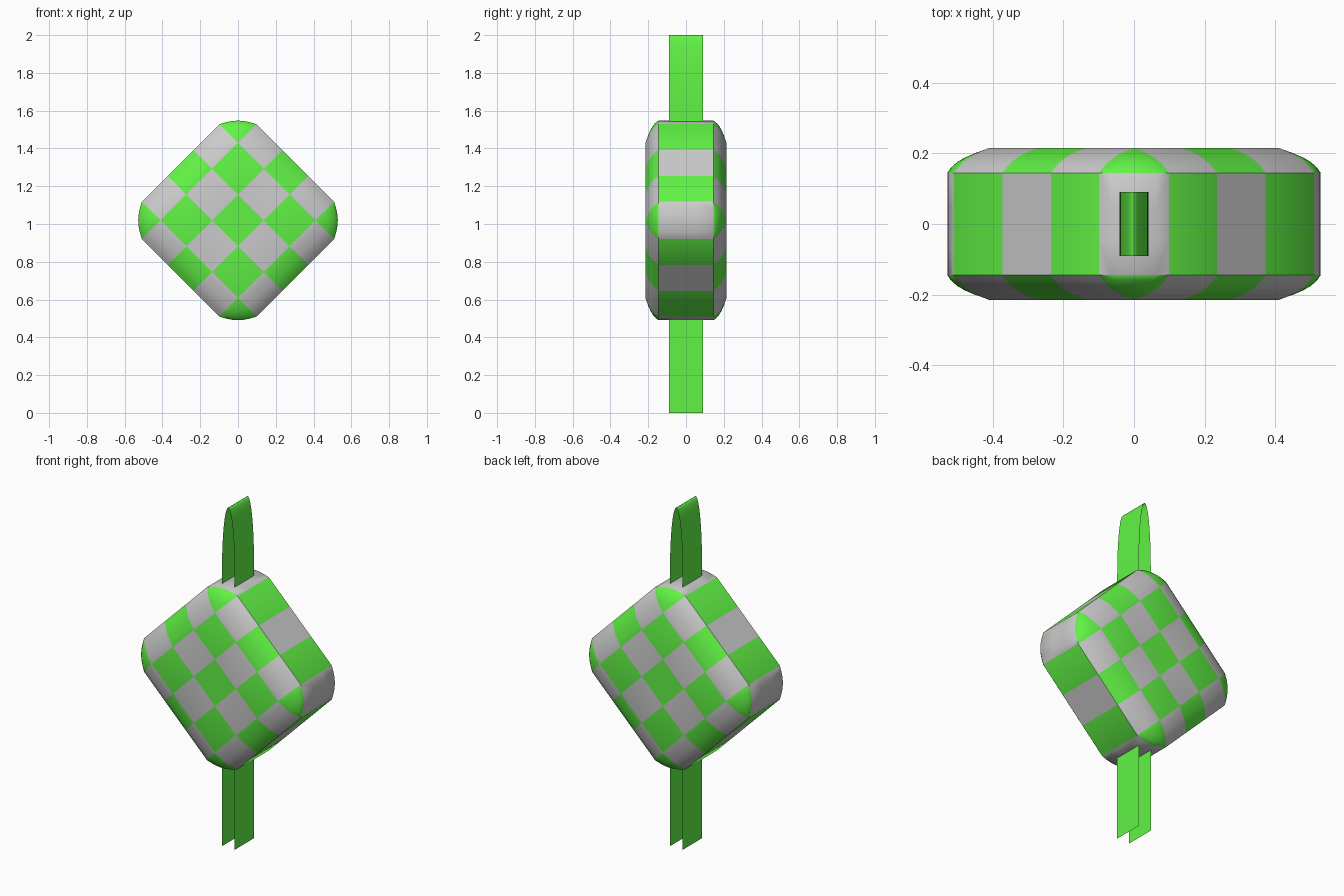
import bpy, bmesh, math
from mathutils import Vector, Matrix

if "Cube" in bpy.data.objects:
    bpy.data.objects.remove(bpy.data.objects["Cube"])

green = bpy.data.materials.new("green")
green.diffuse_color = (0.12, 0.9, 0.06, 1)
green.use_nodes = True
green.node_tree.nodes["Principled BSDF"].inputs["Base Color"].default_value = green.diffuse_color
grey = bpy.data.materials.new("grey")
grey.diffuse_color = (0.8, 0.8, 0.8, 1)
grey.use_nodes = True
grey.node_tree.nodes["Principled BSDF"].inputs["Base Color"].default_value = grey.diffuse_color

FLAT, ROUND, CELL = 0.29, 0.14, 0.0967
CENTER_Z = 1.019


def finish(bm, name, mats):
    bmesh.ops.remove_doubles(bm, verts=bm.verts, dist=1e-5)
    mesh = bpy.data.meshes.new(name)
    bm.to_mesh(mesh)
    bm.free()
    for m in mats:
        mesh.materials.append(m)
    ob = bpy.data.objects.new(name, mesh)
    bpy.context.collection.objects.link(ob)
    bpy.ops.object.select_all(action='DESELECT')
    ob.select_set(True)
    bpy.context.view_layer.objects.active = ob
    bpy.ops.object.shade_smooth_by_angle(angle=math.radians(40))
    return ob


def rounded(p):
    # Pull the cube's border outside the flat core onto a soft, shallow bevel
    core = Vector([max(-FLAT, min(FLAT, c)) for c in p])
    d = p - core
    soft = d / sum(abs(c) for c in d)
    return core + ROUND * soft.lerp(d.normalized(), 0.47)


def band(c, wide):
    # Checker band number along one axis
    c = abs(c)
    if wide:
        return int(c > FLAT)
    return 2 if c > FLAT else int(c > CELL)


# Woven pouch: checkered soft cube, flattened in depth, standing on its corner
edge = [FLAT + ROUND * t for t in (math.tan(math.pi / 12 * i / 2) / math.tan(math.pi / 12 * 2) * 1.0
                                   for i in (2, 4))]
edge = [FLAT + ROUND * math.tan(math.pi / 4 * i / 3) for i in (1, 2, 3)]
half = [CELL] + [FLAT] + edge
ticks = [-t for t in reversed(half)] + half
bm = bmesh.new()
for axis in range(3):
    for side in (-1, 1):
        for a0, a1 in zip(ticks, ticks[1:]):
            for b0, b1 in zip(ticks, ticks[1:]):
                pts = []
                for a, b in ((a0, b0), (a1, b0), (a1, b1), (a0, b1)):
                    p = Vector((0, 0, 0))
                    p[axis] = side * (FLAT + ROUND)
                    p[(axis + 1) % 3], p[(axis + 2) % 3] = a, b
                    pts.append(p)
                mid = sum(pts, Vector()) / 4
                parity = band(mid.x, False) + band(mid.y, True) + band(mid.z, False)
                if side < 0:
                    pts.reverse()
                f = bm.faces.new([bm.verts.new(rounded(p)) for p in pts])
                f.material_index = parity % 2
bm.transform(Matrix.Translation((0, 0, CENTER_Z)) @ Matrix.Diagonal((1, 0.5, 1, 1))
             @ Matrix.Rotation(math.pi / 4, 4, 'Y'))
finish(bm, "woven_pouch", [grey, green])

# Ribbon: one thin strip folded into a tall hanging loop, its two tails below
W, HALF_DEPTH, BEND_Z = 0.041, 0.09, 1.62
N = 24
path = [(W, 0), (W, 0.8)]
path += [(W * math.cos(math.pi * i / N), BEND_Z + (2 - BEND_Z) * math.sin(math.pi * i / N))
         for i in range(N + 1)]
path += [(-W, 0.8), (-W, 0)]
bm = bmesh.new()
rows = [[bm.verts.new((x, y, z)) for y in (-HALF_DEPTH, HALF_DEPTH)] for x, z in path]
for r, s in zip(rows, rows[1:]):
    bm.faces.new((r[0], r[1], s[1], s[0]))
finish(bm, "ribbon", [green])
